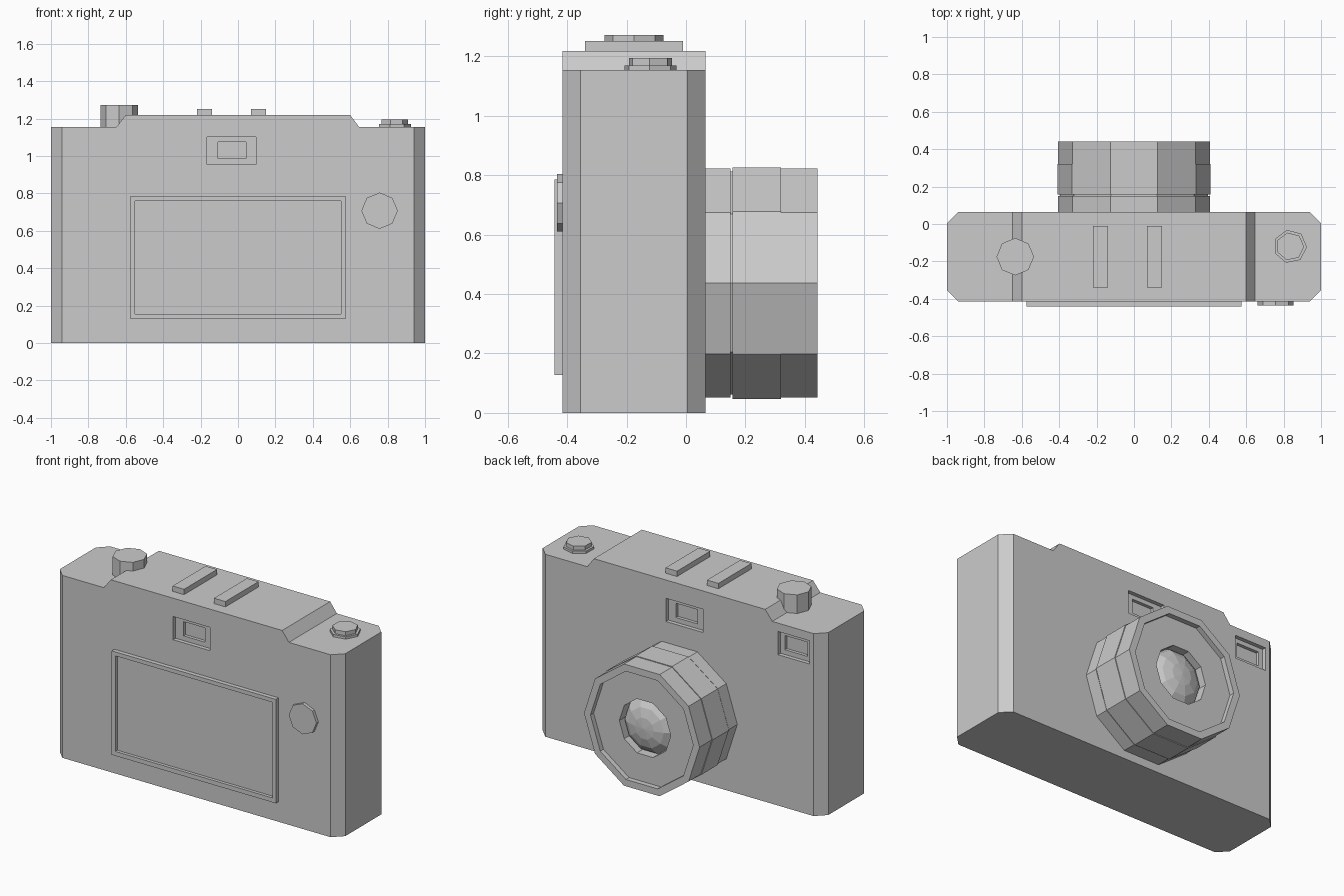
import bpy, bmesh, math
from mathutils import Vector, Matrix

if "Cube" in bpy.data.objects:
    bpy.data.objects.remove(bpy.data.objects["Cube"])

FRONT, BACK = -0.415, 0.065


def finish(name, bm):
    bmesh.ops.recalc_face_normals(bm, faces=bm.faces[:])
    me = bpy.data.meshes.new(name)
    bm.to_mesh(me)
    bm.free()
    ob = bpy.data.objects.new(name, me)
    bpy.context.collection.objects.link(ob)
    return ob


def box(name, x, y, z):
    bm = bmesh.new()
    lo, hi = Vector((x[0], y[0], z[0])), Vector((x[1], y[1], z[1]))
    mat = Matrix.Translation((lo + hi) / 2) @ Matrix.Diagonal((*(hi - lo), 1))
    bmesh.ops.create_cube(bm, size=1, matrix=mat)
    return finish(name, bm)


def lathe(name, profile, sides, centre, axis='Z', phase=0.0):
    """Revolve (radius, height) points about an axis through centre."""
    bm = bmesh.new()
    rings = []
    for r, h in profile:
        ring = []
        for i in range(sides):
            a = phase + 2 * math.pi * i / sides
            c, s = r * math.cos(a), r * math.sin(a)
            p = (c, s, h) if axis == 'Z' else (c, h, s)
            ring.append(bm.verts.new(Vector(p) + Vector(centre)))
        rings.append(ring)
    for a, b in zip(rings, rings[1:]):
        for i in range(sides):
            j = (i + 1) % sides
            bm.faces.new((a[i], a[j], b[j], b[i]))
    bmesh.ops.remove_doubles(bm, verts=bm.verts[:], dist=1e-5)
    return finish(name, bm)


def cut(target, cutter):
    mod = target.modifiers.new("cut", 'BOOLEAN')
    mod.operation = 'DIFFERENCE'
    mod.solver = 'EXACT'
    mod.object = cutter
    cutter.hide_render = True
    bpy.context.view_layer.objects.active = target
    bpy.ops.object.modifier_apply(modifier=mod.name)
    bpy.data.objects.remove(cutter, do_unlink=True)


# body: front outline with raised top plate, extruded, upright corners chamfered
outline = [(-1, 0), (1, 0), (1, 1.155), (0.647, 1.155), (0.6, 1.218),
           (-0.6, 1.218), (-0.65, 1.155), (-1, 1.155)]
bm = bmesh.new()
face = bm.faces.new([bm.verts.new((x, FRONT, z)) for x, z in outline])
ext = bmesh.ops.extrude_face_region(bm, geom=[face])
bmesh.ops.translate(bm, vec=(0, BACK - FRONT, 0),
                    verts=[v for v in ext['geom'] if isinstance(v, bmesh.types.BMVert)])
corners = [e for e in bm.edges if all(abs(v.co.x) > 0.99 for v in e.verts)
           and abs(e.verts[0].co.z - e.verts[1].co.z) > 1]
bmesh.ops.bevel(bm, geom=corners, offset=0.06, segments=1, affect='EDGES')
body = finish("body", bm)

# stepped window recesses: viewfinder on both sides, second window on the back
finder = ((-0.165, 0.095), (-0.107, 0.043))
window = ((-0.91, -0.69), (-0.88, -0.72))
for (outer, inner), y, d in ((finder, FRONT, 1), (finder, BACK, -1), (window, BACK, -1)):
    for x, z, depth in ((outer, (0.955, 1.102), 0.025), (inner, (0.985, 1.075), 0.045)):
        ys = sorted((y - 0.05 * d, y + depth * d))
        cut(body, box("window_cutter", x, ys, z))

# display panel with recessed face
screen = box("screen", (-0.575, 0.575), (-0.442, FRONT + 0.01), (0.127, 0.785))
cut(screen, box("screen_cutter", (-0.55, 0.55), (-0.5, -0.422), (0.155, 0.76)))

# round pad beside the display
lathe("control_pad", [(0, 0.02), (0.097, 0.02), (0.097, -0.02), (0, -0.02)],
      8, (0.757, FRONT, 0.707), 'Y')

# accessory rails on top
for side, x in (("left", -0.18), ("right", 0.11)):
    box("rail_" + side, (x - 0.04, x + 0.04), (-0.34, -0.01), (1.21, 1.252))

# dial and shutter button
lathe("dial", [(0, -0.02), (0.1, -0.02), (0.1, 0.118), (0, 0.118)],
      8, (-0.635, -0.175, 1.155))
lathe("shutter_button", [(0, -0.02), (0.09, -0.02), (0.09, 0.015), (0.075, 0.015),
                         (0.075, 0.04), (0, 0.04)],
      7, (0.835, -0.12, 1.155), phase=math.radians(-2))

# lens barrel with focus ring, recessed front and glass dome
lens_centre = (0, 0, 0.437)
lathe("lens_barrel", [(0, 0.05), (0.405, 0.05), (0.405, 0.15), (0.395, 0.15),
                      (0.395, 0.157), (0.41, 0.157), (0.41, 0.32), (0.405, 0.32),
                      (0.405, 0.442), (0.36, 0.442), (0.36, 0.41), (0.18, 0.41),
                      (0.18, 0.34), (0, 0.34)], 10, lens_centre, 'Y')
dome = [(0.18 * math.cos(i * math.pi / 8), 0.345 + 0.08 * math.sin(i * math.pi / 8))
        for i in range(5)]
lathe("lens_glass", [(0, 0.335)] + dome, 10, lens_centre, 'Y')
